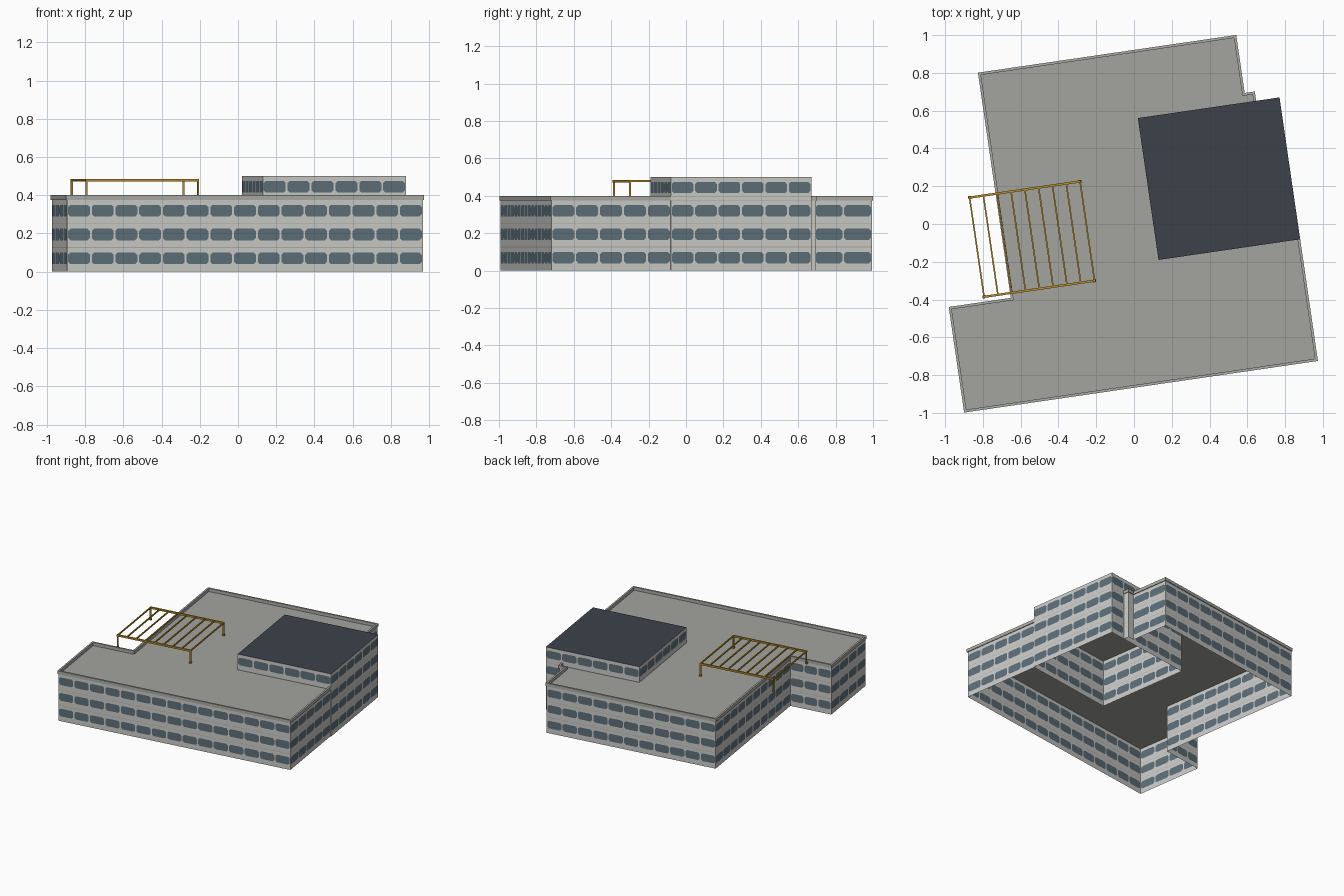
import bpy, bmesh, math
from mathutils import Vector

if "Cube" in bpy.data.objects:
    bpy.data.objects.remove(bpy.data.objects["Cube"], do_unlink=True)

TURN = math.radians(8.3)   # whole building is turned on its plot
FLOOR = 0.125              # storey height, also the bay width
ROOF = 3 * FLOOR


def material(name, r, g, b):
    lin = [(c / 255 / 12.92) if c < 10 else ((c / 255 + 0.055) / 1.055) ** 2.4 for c in (r, g, b)]
    m = bpy.data.materials.new(name)
    m.use_nodes = True
    m.diffuse_color = (*lin, 1)
    m.node_tree.nodes["Principled BSDF"].inputs["Base Color"].default_value = (*lin, 1)
    return m


WALL = material("pale wall", 203, 203, 200)
GLASS = material("blue grey glass", 94, 111, 122)
TRIM = material("grey trim", 172, 172, 168)
DECK = material("grey roof", 163, 165, 160)
SLATE = material("dark slate", 60, 66, 74)
GOLD = material("golden timber", 186, 142, 42)


def finish(name, bm, *mats):
    mesh = bpy.data.meshes.new(name)
    bm.to_mesh(mesh)
    bm.free()
    for m in mats:
        mesh.materials.append(m)
    ob = bpy.data.objects.new(name, mesh)
    ob.rotation_euler.z = TURN
    bpy.context.collection.objects.link(ob)
    return ob


def inset(path, t):
    """Offset an open right-angled path to its right-hand side."""
    pts = [Vector(p) for p in path]
    normals = []
    for a, b in zip(pts, pts[1:]):
        d = (b - a).normalized()
        normals.append(Vector((d.y, -d.x)))
    out = [pts[0] + normals[0] * t]
    for p, n1, n2 in zip(pts[1:], normals, normals[1:]):
        out.append(p + (n1 + n2) * t)
    out.append(pts[-1] + normals[-1] * t)
    return out


def add_bay(bm, a, b, z, glazed, course):
    """One wall bay: a chamfered window framed by wall faces, over a thin floor course."""
    a, b = Vector(a), Vector(b)
    w = (b - a).length

    def vert(s, h):
        p = a + (b - a) * (s / w)
        return bm.verts.new((p.x, p.y, z + h))

    def face(vs, mat):
        bm.faces.new(vs).material_index = mat

    low = 0.0
    if course:
        low = 0.003
        face([vert(0, 0), vert(w, 0), vert(w, low), vert(0, low)], 2)
    outer = [vert(0, low), vert(w, low), vert(w, FLOOR), vert(0, FLOOR)]
    if not glazed:
        face(outer, 0)
        return
    l, r, d, u, c = 0.005, w - 0.005, 0.039, 0.1, 0.012
    pane = [vert(*p) for p in ((l + c, d), (r - c, d), (r, d + c), (r, u - c),
                               (r - c, u), (l + c, u), (l, u - c), (l, d + c))]
    face(pane, 1)
    for i in range(4):
        p, q = pane[2 * i], pane[2 * i + 1]
        face([outer[i], outer[(i + 1) % 4], q, p], 0)
        face([outer[i], p, pane[2 * i - 1]], 0)


def walls(name, path, floors):
    bm = bmesh.new()
    pts = [Vector(p) for p in path]
    for a, b in zip(pts, pts[1:]):
        length = (b - a).length
        n = max(1, round(length / FLOOR))
        for k in range(floors):
            for i in range(n):
                add_bay(bm, a.lerp(b, i / n), a.lerp(b, (i + 1) / n), k * FLOOR,
                        length > 0.08, k > 0)
    bmesh.ops.remove_doubles(bm, verts=bm.verts, dist=0.0005)
    bmesh.ops.recalc_face_normals(bm, faces=bm.faces)
    return finish(name, bm, WALL, GLASS, TRIM)


def sheet(name, pts, z, mat):
    bm = bmesh.new()
    f = bm.faces.new([bm.verts.new((p[0], p[1], z)) for p in pts])
    f.normal_update()
    if f.normal.z < 0:
        f.normal_flip()
    return finish(name, bm, mat)


def box(bm, lo, hi):
    vs = bmesh.ops.create_cube(bm, size=1)["verts"]
    lo, hi = Vector(lo), Vector(hi)
    for v in vs:
        v.co = Vector([(lo[i] + hi[i]) / 2 + v.co[i] * (hi[i] - lo[i]) for i in range(3)])


# Plan: outer edge of the main block, running clockwise from tower to tower
X0, X1, Y0, Y1 = 0.101, 0.859, -0.207, 0.552
edge = [(0.859, Y0), (0.859, -0.858), (-1.034, -0.858), (-1.034, -0.293),
        (-0.702, -0.293), (-0.702, 0.912), (0.68, 0.912), (0.68, 0.602),
        (0.734, 0.602), (0.734, Y1)]
wall_line = inset(edge, 0.006)

# Main block
walls("main_walls", wall_line, 3)
sheet("main_roof", wall_line + [Vector((X1, Y1)), Vector((X1, Y0))], ROOF, DECK)

# Parapet: a ring swept along the roof edge
bm = bmesh.new()
rows = []
for p, q in zip(inset(edge, 0), inset(edge, 0.014)):
    rows.append([bm.verts.new((v.x, v.y, z)) for v, z in
                 ((p, ROOF), (p, 0.4), (q, 0.4), (q, ROOF))])
for r, s in zip(rows, rows[1:]):
    for i in range(4):
        j = (i + 1) % 4
        bm.faces.new([r[i], r[j], s[j], s[i]])
bm.faces.new(rows[0])
bm.faces.new(rows[-1])
bmesh.ops.recalc_face_normals(bm, faces=bm.faces)
finish("parapet", bm, TRIM)

# Tower, running from the ground to one storey above the main roof
corners = [(X0, Y0), (X1, Y0), (X1, Y1), (X0, Y1)]
walls("tower_walls", corners + corners[:1], 4)
sheet("tower_roof", corners, 4 * FLOOR, SLATE)

# Pergola
PX0, PX1, PY0, PY1, TOP = -0.841, -0.25, -0.267, 0.264, 0.485
bm = bmesh.new()
for y in (PY0, PY1):
    box(bm, (PX0 - 0.005, y - 0.006, TOP - 0.014), (PX1 + 0.005, y + 0.006, TOP))
finish("pergola_beams", bm, GOLD)

bm = bmesh.new()
for i in range(9):
    x = PX0 + (PX1 - PX0) * i / 8
    box(bm, (x - 0.004, PY0, TOP - 0.011), (x + 0.004, PY1, TOP - 0.001))
finish("pergola_rafters", bm, GOLD)

bm = bmesh.new()
for x in (PX0, PX1):
    for y in (PY0, PY1):
        for half, z0, z1 in ((0.005, 0.38, TOP - 0.01), (0.008, 0.38, 0.392)):
            box(bm, (x - half, y - half, z0), (x + half, y + half, z1))
finish("pergola_posts", bm, GOLD)
